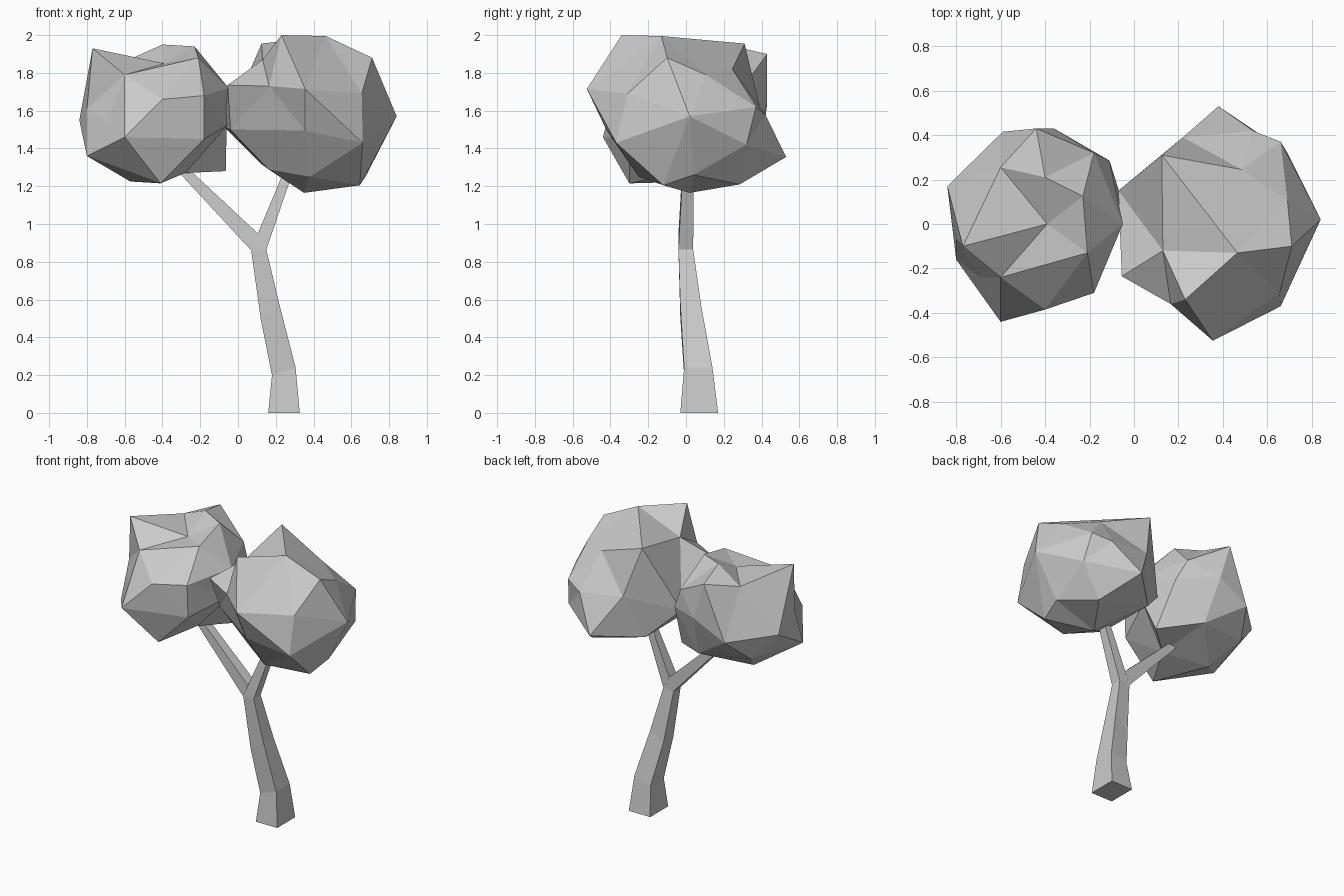
import bpy, bmesh
from mathutils import Vector


def make_object(name, bm):
    bmesh.ops.recalc_face_normals(bm, faces=bm.faces[:])
    mesh = bpy.data.meshes.new(name)
    bm.to_mesh(mesh)
    bm.free()
    obj = bpy.data.objects.new(name, mesh)
    bpy.context.collection.objects.link(obj)
    return obj


def limb(name, rings):
    """Four-sided tube; ring = left (x, z), right (x, z), y front, y back."""
    bm = bmesh.new()
    loops = []
    for xl, zl, xr, zr, y0, y1 in rings:
        loops.append([bm.verts.new(p) for p in
                      ((xl, y0, zl), (xr, y0, zr), (xr, y1, zr), (xl, y1, zl))])
    for a, b in zip(loops, loops[1:]):
        for i in range(4):
            j = (i + 1) % 4
            bm.faces.new((a[i], a[j], b[j], b[i]))
    bm.faces.new(loops[0][::-1])
    bm.faces.new(loops[-1])
    return make_object(name, bm)


def canopy(name, centre, corners):
    """Wrap facets around the corners: hull on a unit sphere, then move back."""
    c = Vector(centre)
    bm = bmesh.new()
    target = {}
    for p in corners:
        v = bm.verts.new((Vector(p) - c).normalized())
        target[v] = Vector(p)
    bmesh.ops.convex_hull(bm, input=bm.verts[:])
    for v in bm.verts:
        v.co = target[v]
    return make_object(name, bm)


# Trunk, closing to a ridge at the fork
limb("trunk", [
    (0.16, 0.0, 0.327, 0.0, -0.03, 0.17),
    (0.18, 0.20, 0.305, 0.24, -0.01, 0.14),
    (0.12, 0.50, 0.22, 0.57, -0.03, 0.08),
    (0.07, 0.86, 0.15, 0.865, -0.04, 0.038),
    (0.10, 0.95, 0.11, 0.95, -0.037, 0.037),
])

# Two branches
limb("left_branch", [
    (0.07, 0.86, 0.105, 0.95, -0.04, 0.038),
    (-0.31, 1.27, -0.27, 1.30, -0.02, 0.04),
    (-0.36, 1.33, -0.33, 1.35, -0.01, 0.03),
])
limb("right_branch", [
    (0.105, 0.95, 0.15, 0.865, -0.04, 0.038),
    (0.21, 1.20, 0.275, 1.23, -0.02, 0.04),
    (0.25, 1.30, 0.30, 1.31, -0.01, 0.03),
])

# Left foliage
canopy("left_foliage", (-0.44, 0.0, 1.57), [
    (-0.77, -0.10, 1.93), (-0.39, 0.0, 1.85), (-0.40, 0.21, 1.95),
    (-0.23, 0.125, 1.94), (-0.60, 0.255, 1.86), (-0.60, -0.24, 1.79),
    (-0.44, 0.43, 1.90), (-0.36, 0.43, 1.64), (-0.59, 0.415, 1.52),
    (-0.21, -0.13, 1.88), (-0.40, -0.385, 1.66), (-0.60, -0.44, 1.46),
    (-0.18, -0.31, 1.68), (-0.18, -0.30, 1.45), (-0.69, -0.24, 1.545),
    (-0.41, -0.30, 1.215), (-0.80, -0.16, 1.36), (-0.57, 0.06, 1.225),
    (-0.84, 0.17, 1.55), (-0.80, -0.07, 1.61), (-0.05, 0.0, 1.72),
    (-0.06, 0.02, 1.52), (-0.065, 0.14, 1.28), (-0.28, -0.05, 1.27),
    (-0.11, 0.285, 1.60), (-0.18, 0.32, 1.75), (-0.32, 0.32, 1.34),
    (-0.68, 0.25, 1.37),
])

# Right foliage
canopy("right_foliage", (0.37, 0.0, 1.57), [
    (0.23, -0.34, 2.0), (0.465, -0.13, 1.995), (0.71, -0.10, 1.88),
    (0.84, 0.02, 1.57), (0.69, 0.105, 1.79), (0.355, -0.525, 1.715),
    (0.655, -0.31, 1.69), (0.66, -0.37, 1.43), (0.38, 0.53, 1.355),
    (0.66, 0.37, 1.62), (0.125, 0.31, 1.955), (-0.055, -0.235, 1.735),
    (-0.07, 0.15, 1.51), (0.165, -0.36, 1.73), (0.13, -0.12, 1.87),
    (0.535, 0.42, 1.58), (0.53, 0.285, 1.21), (0.645, -0.12, 1.205),
    (0.68, 0.04, 1.26), (0.35, 0.02, 1.165), (0.485, 0.245, 1.82),
    (0.38, -0.25, 1.25), (0.16, -0.12, 1.29), (0.355, -0.42, 1.495),
    (0.22, 0.39, 1.62), (0.12, 0.28, 1.32), (0.69, 0.32, 1.42),
    (-0.04, -0.14, 1.50),
])
